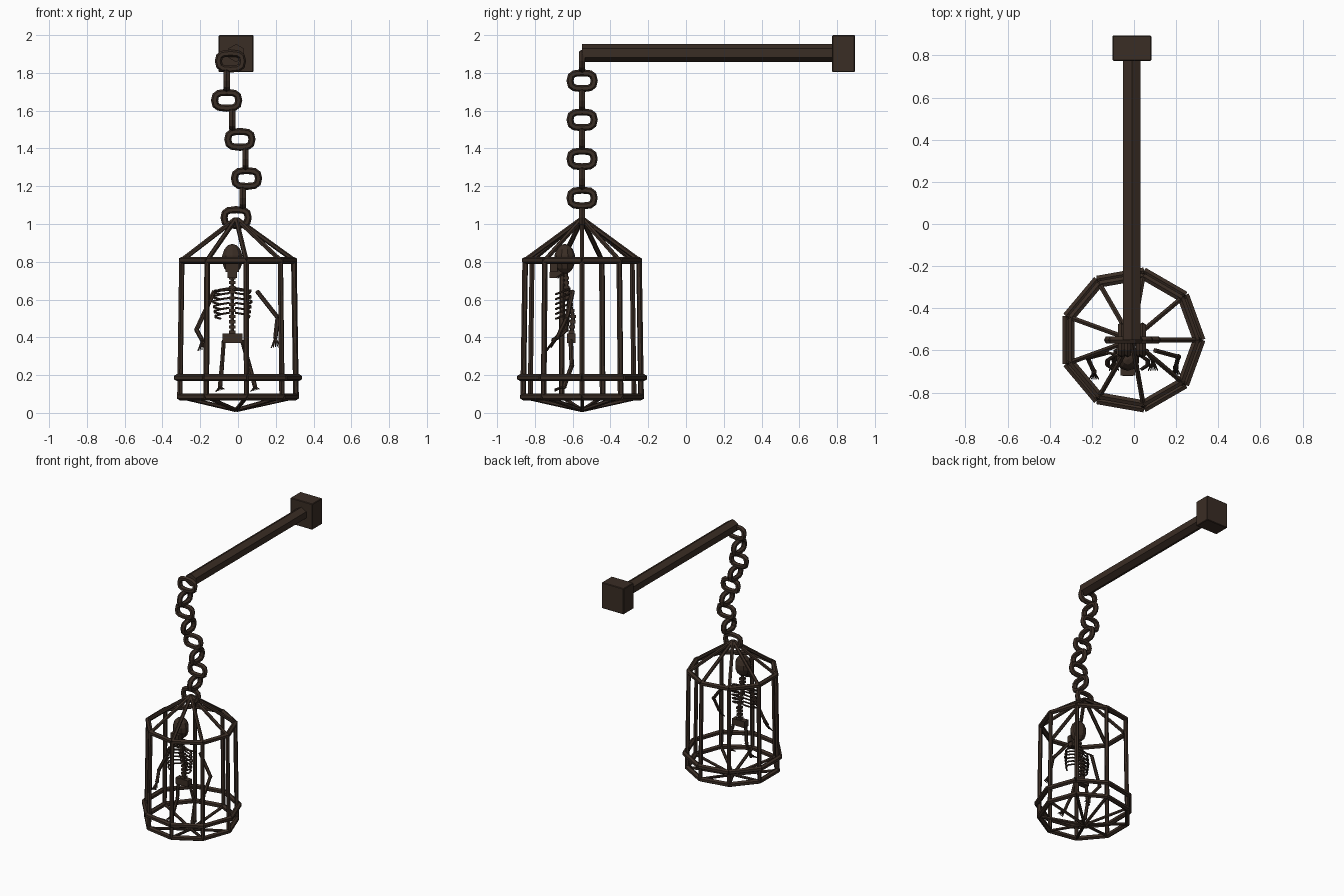
import bpy, bmesh, math
from mathutils import Vector, Matrix

old = bpy.data.objects.get("Cube")
if old:
    bpy.data.objects.remove(old, do_unlink=True)

iron = bpy.data.materials.new("dark_rusty_brown")
iron.use_nodes = True
colour = (0.042, 0.026, 0.018, 1)
iron.diffuse_color = colour
iron.node_tree.nodes["Principled BSDF"].inputs["Base Color"].default_value = colour


def finish(name, bm):
    mesh = bpy.data.meshes.new(name)
    bm.to_mesh(mesh)
    bm.free()
    mesh.materials.append(iron)
    obj = bpy.data.objects.new(name, mesh)
    bpy.context.collection.objects.link(obj)
    return obj


def rod(bm, a, b, r, r2=None, sides=6):
    a, b = Vector(a), Vector(b)
    d = b - a
    m = Matrix.Translation((a + b) / 2) @ d.to_track_quat('Z', 'Y').to_matrix().to_4x4()
    bmesh.ops.create_cone(bm, cap_ends=True, segments=sides, radius1=r,
                          radius2=r if r2 is None else r2, depth=d.length, matrix=m)


def path(bm, pts, r, sides=6):
    for a, b in zip(pts, pts[1:]):
        rod(bm, a, b, r, sides=sides)


def box(bm, centre, size):
    m = Matrix.Translation(centre) @ Matrix.Diagonal((*size, 1))
    bmesh.ops.create_cube(bm, size=1, matrix=m)


def ball(bm, centre, size, u=10, v=7):
    m = Matrix.Translation(centre) @ Matrix.Diagonal((*size, 1))
    bmesh.ops.create_uvsphere(bm, u_segments=u, v_segments=v, radius=1, matrix=m)


# Wall block and hexagonal beam
bm = bmesh.new()
box(bm, (-0.01, 0.834, 1.902), (0.184, 0.12, 0.196))
bmesh.ops.bevel(bm, geom=bm.edges[:], offset=0.004, segments=1, affect='EDGES')
finish("wall_block", bm)
bm = bmesh.new()
rod(bm, (-0.01, -0.55, 1.905), (-0.01, 0.80, 1.905), 0.048)
finish("beam", bm)

# Chain: wide rounded links, alternately turned a quarter
CX, CY = -0.01, -0.55
links_x = [-0.04, -0.06, -0.06, -0.03, 0.01, 0.04, 0.045, 0.025, -0.01]
for i, x in enumerate(links_x):
    bm = bmesh.new()
    rings = []
    for k in range(12):
        t = math.tau * k / 12
        c, s = math.cos(t), math.sin(t)
        p = Vector((0.064 * math.copysign(abs(c) ** 0.7, c), 0,
                    0.042 * math.copysign(abs(s) ** 0.7, s)))
        out = Vector((c, 0, s))
        rings.append([bm.verts.new(p + 0.019 * (out * math.cos(a) + Vector((0, math.sin(a), 0))))
                      for a in (math.tau * j / 6 for j in range(6))])
    for k in range(12):
        r1, r2 = rings[k], rings[(k + 1) % 12]
        for j in range(6):
            bm.faces.new((r1[j], r1[(j + 1) % 6], r2[(j + 1) % 6], r2[j]))
    bmesh.ops.recalc_face_normals(bm, faces=bm.faces)
    link = finish(f"chain_link_{i + 1}", bm)
    link.location = (x, CY, 1.862 - 0.1035 * i)
    link.rotation_euler = (0, 0, math.pi / 2 * (i % 2))


# Cage: nine uprights, three hoops, conical roof and floor
def corner(i, radius, z):
    a = math.tau * i / 9
    return Vector((CX + radius * math.cos(a), CY + radius * math.sin(a), z))


TOP, MID, LOW = (0.306, 0.808), (0.333, 0.187), (0.317, 0.085)
for name, (radius, z) in (("top_hoop", TOP), ("middle_hoop", MID), ("bottom_hoop", LOW)):
    bm = bmesh.new()
    for i in range(9):
        rod(bm, corner(i, radius, z), corner(i + 1, radius, z), 0.0185)
    finish(name, bm)
for name, start, end, r in (("cage_uprights", TOP, LOW, 0.015),
                            ("roof_spokes", TOP, (0.005, 1.025), 0.013),
                            ("floor_spokes", LOW, (0.005, 0.016), 0.011)):
    bm = bmesh.new()
    for i in range(9):
        rod(bm, corner(i, *start), corner(i, *end), r)
    finish(name, bm)

# Skull with jaw
SX = -0.03
bm = bmesh.new()
ball(bm, (SX, -0.642, 0.815), (0.058, 0.056, 0.08))
box(bm, (SX, -0.70, 0.77), (0.07, 0.038, 0.05))
box(bm, (SX, -0.702, 0.73), (0.05, 0.04, 0.034))
rod(bm, (SX, -0.69, 0.73), (SX, -0.635, 0.765), 0.022)
finish("skull", bm)

# Spine with vertebrae
bm = bmesh.new()
spine = [Vector(p) for p in ((SX, -0.637, 0.74), (SX, -0.632, 0.64), (SX, -0.598, 0.51),
                             (SX, -0.608, 0.40))]
path(bm, spine, 0.011)
for a, b in zip(spine, spine[1:]):
    for t in (0.25, 0.5, 0.75, 1):
        box(bm, a.lerp(b, t), (0.034, 0.032, 0.016))
finish("spine", bm)

# Ribs, curving forward and down from the spine, open at the front
bm = bmesh.new()
for i in range(6):
    z = 0.66 - 0.026 * i
    w = 0.105 - 0.004 * abs(i - 2)
    for s in (-1, 1):
        pts = []
        for k in range(5):
            a = math.pi * (0.05 + 0.18 * k)
            pts.append((SX + s * w * math.sin(a), -0.658 + 0.042 * math.cos(a), z - 0.008 * k))
        path(bm, pts, 0.006, 5)
finish("ribs", bm)

# Pelvis
bm = bmesh.new()
box(bm, (SX, -0.608, 0.395), (0.105, 0.045, 0.048))
finish("pelvis", bm)

# Arms and legs: two bones, a joint, and a fan of digits
limbs = {
    "left_arm": [(0.10, -0.60, 0.645), (0.21, -0.63, 0.505), (0.198, -0.68, 0.40)],
    "right_arm": [(-0.125, -0.61, 0.645), (-0.22, -0.635, 0.44), (-0.19, -0.70, 0.385)],
    "left_leg": [(0.022, -0.61, 0.385), (0.06, -0.605, 0.25), (0.09, -0.645, 0.14)],
    "right_leg": [(-0.075, -0.61, 0.385), (-0.085, -0.605, 0.25), (-0.095, -0.645, 0.14)],
}
for name, pts in limbs.items():
    bm = bmesh.new()
    path(bm, pts, 0.012)
    for p in pts[1:]:
        ball(bm, p, (0.014, 0.014, 0.014), 6, 4)
    tip = Vector(pts[-1])
    reach = Vector((0, -0.035, -0.05)) if "arm" in name else Vector((0, -0.05, -0.02))
    for k in range(-2, 3):
        rod(bm, tip, tip + reach + Vector((0.011 * k, 0, 0.003 * k)), 0.005, 0.003, 5)
    finish(name, bm)

# Collar bones
bm = bmesh.new()
path(bm, [(-0.125, -0.61, 0.645), (SX, -0.635, 0.655), (0.07, -0.61, 0.645)], 0.007)
finish("collar_bones", bm)
